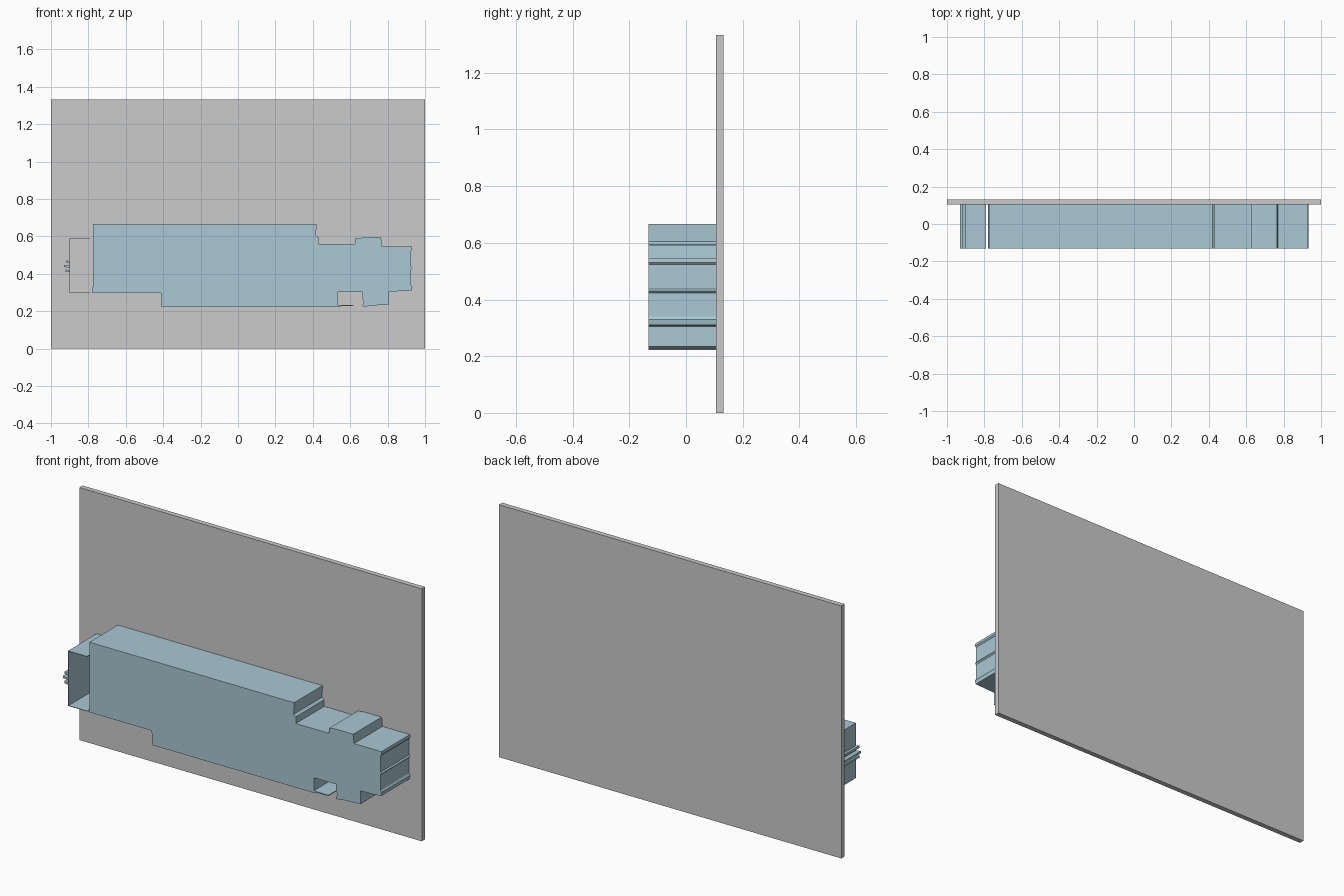
import bpy, bmesh

if "Cube" in bpy.data.objects:
    bpy.data.objects.remove(bpy.data.objects["Cube"])

Y_FRONT, Y_WALL, Y_BACK = -0.132, 0.105, 0.132


def material(name, color):
    m = bpy.data.materials.new(name)
    m.diffuse_color = color
    m.use_nodes = True
    m.node_tree.nodes["Principled BSDF"].inputs["Base Color"].default_value = m.diffuse_color
    return m


def extrude_profile(name, outline, y0, y1, mat=None):
    """Solid prism from an (x, z) outline, extruded along y."""
    bm = bmesh.new()
    face = bm.faces.new([bm.verts.new((x, y0, z)) for x, z in outline])
    ext = bmesh.ops.extrude_face_region(bm, geom=[face])
    verts = [v for v in ext["geom"] if isinstance(v, bmesh.types.BMVert)]
    bmesh.ops.translate(bm, verts=verts, vec=(0, y1 - y0, 0))
    bmesh.ops.recalc_face_normals(bm, faces=bm.faces)
    mesh = bpy.data.meshes.new(name)
    bm.to_mesh(mesh)
    bm.free()
    obj = bpy.data.objects.new(name, mesh)
    bpy.context.collection.objects.link(obj)
    if mat:
        mesh.materials.append(mat)
    return obj


def rect(x0, x1, z0, z1):
    return [(x0, z0), (x1, z0), (x1, z1), (x0, z1)]


blue = material("blue", (0.40, 0.58, 0.66, 1))

# Backing panel
extrude_profile("back_panel", rect(-1, 1, 0, 1.333), Y_WALL, Y_BACK)

# Main stepped block, clockwise from the top left corner
body = [
    (-0.775, 0.667), (0.42, 0.667), (0.417, 0.605), (0.43, 0.595),
    (0.43, 0.56), (0.625, 0.56), (0.625, 0.588), (0.66, 0.593),
    (0.765, 0.593), (0.77, 0.545),
    # slightly ridged right end
    (0.93, 0.545), (0.932, 0.53), (0.926, 0.523), (0.926, 0.437),
    (0.933, 0.43), (0.926, 0.423), (0.926, 0.34), (0.932, 0.33), (0.928, 0.31),
    # underside with foot, notch and thin lip
    (0.807, 0.305), (0.807, 0.235), (0.695, 0.23), (0.69, 0.225),
    (0.665, 0.225), (0.673, 0.255), (0.665, 0.265), (0.665, 0.302),
    (0.535, 0.302), (0.535, 0.233), (0.62, 0.232), (0.62, 0.228),
    (0.548, 0.227), (0.545, 0.222),
    (-0.408, 0.222), (-0.412, 0.297), (-0.78, 0.297), (-0.775, 0.345),
]
extrude_profile("main_block", body, Y_FRONT, Y_WALL, blue)

# Thin C-shaped channel at the left
t = 0.003
channel = [
    (-0.79, 0.297), (-0.90, 0.297), (-0.90, 0.588), (-0.79, 0.588),
    (-0.79, 0.588 - t), (-0.90 + t, 0.588 - t),
    (-0.90 + t, 0.297 + t), (-0.79, 0.297 + t),
]
extrude_profile("side_channel", channel, Y_FRONT, Y_WALL, blue)

# Small ridges running along the outside of the channel
for i, (z, reach) in enumerate([(0.415, 0.022), (0.44, 0.03), (0.465, 0.02)]):
    ridge = [(-0.90, z - 0.006), (-0.90 - reach, z - 0.004),
             (-0.90 - reach, z + 0.008), (-0.90, z + 0.003)]
    extrude_profile(f"channel_ridge_{i + 1}", ridge, Y_FRONT, Y_WALL, blue)
